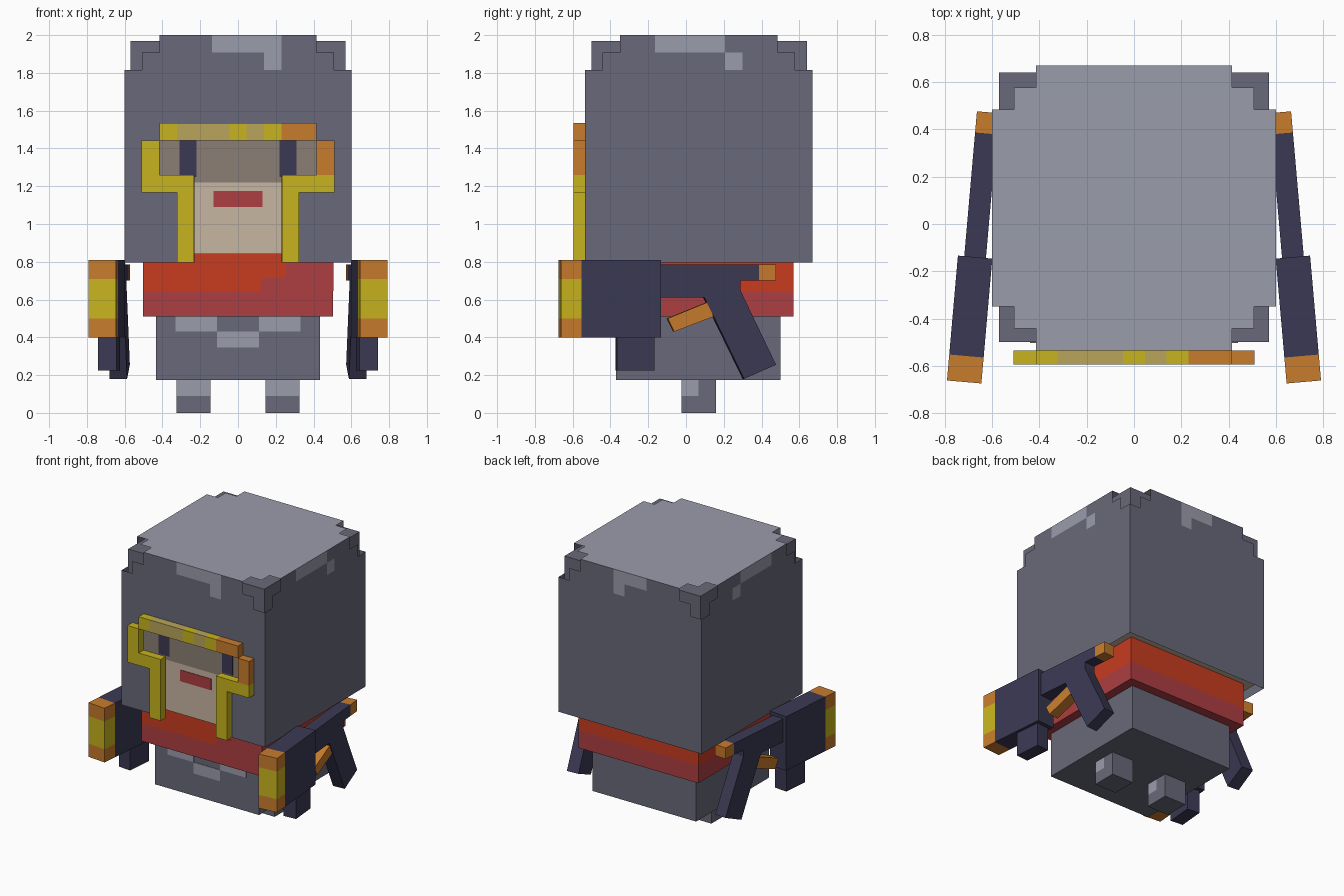
import bpy, bmesh, math
from mathutils import Matrix, Vector

cube = bpy.data.objects.get("Cube")
if cube:
    bpy.data.objects.remove(cube)


def material(name, hexcode):
    def linear(c):
        return c / 12.92 if c <= 0.04045 else ((c + 0.055) / 1.055) ** 2.4
    rgb = [linear(v / 255) for v in bytes.fromhex(hexcode)]
    m = bpy.data.materials.new(name)
    m.use_nodes = True
    m.diffuse_color = (*rgb, 1)
    m.node_tree.nodes["Principled BSDF"].inputs["Base Color"].default_value = (*rgb, 1)
    return m


GREY = material("dark grey", "69697a")
PALE = material("pale grey", "9a9cab")
NAVY = material("navy", "3b3954")
ORANGE = material("orange", "c87c2c")
YELLOW = material("yellow", "c8b41e")
MUSTARD = material("mustard", "b9a55b")
RED = material("red", "c83c20")
CRIMSON = material("dark red", "ad3e42")
SKIN = material("skin", "c6b6a0")
TAUPE = material("taupe", "8b7f73")


def finish(name, bm, *mats):
    mesh = bpy.data.meshes.new(name)
    bm.to_mesh(mesh)
    bm.free()
    for m in mats:
        mesh.materials.append(m)
    obj = bpy.data.objects.new(name, mesh)
    bpy.context.collection.objects.link(obj)
    return obj


def box(name, xs, ys, zs, mat):
    bm = bmesh.new()
    bmesh.ops.create_cube(bm, size=1)
    for v in bm.verts:
        v.co = [(a + b) / 2 + (b - a) * c for (a, b), c in zip((xs, ys, zs), v.co)]
    return finish(name, bm, mat)


def extruded(name, outline, half, mat):
    """Side outline in (y, z), extruded along x."""
    bm = bmesh.new()
    face = bm.faces.new([bm.verts.new((-half, y, z)) for y, z in outline])
    out = bmesh.ops.extrude_face_region(bm, geom=[face])["geom"]
    for v in out:
        if isinstance(v, bmesh.types.BMVert):
            v.co.x = half
    bmesh.ops.recalc_face_normals(bm, faces=bm.faces)
    return finish(name, bm, mat)


N = 13                      # cells along each hood side
X, Y0, Y1, Z0, Z1 = 0.6, -0.535, 0.67, 0.795, 2.0


def hood_panel(name, origin, across, up, keep, pale):
    """Flat panel of square cells; keep and pale are rules on (column, row)."""
    bm = bmesh.new()
    o, a, u = Vector(origin), Vector(across) / N, Vector(up) / N
    pts = [[bm.verts.new(o + a * i + u * j) for j in range(N + 1)] for i in range(N + 1)]
    for i in range(N):
        for j in range(N):
            if keep(i, j):
                f = bm.faces.new((pts[i][j], pts[i + 1][j], pts[i + 1][j + 1], pts[i][j + 1]))
                f.material_index = int(pale(i, j))
    loose = [v for v in bm.verts if not v.link_faces]
    bmesh.ops.delete(bm, geom=loose, context="VERTS")
    return finish(name, bm, GREY, PALE)


# Hood: stepped corners, a face opening and pale patches
def side_keep(i, j):
    return min(i, N - 1 - i) + (N - 1 - j) > 1


def front_keep(i, j):
    c = abs(i - 6)
    opening = (c <= 2 and j < 7) or (c <= 4 and 5 <= j < 7)
    return side_keep(i, j) and not opening


def top_keep(i, j):
    return min(i, N - 1 - i) + min(j, N - 1 - j) > 1


def patch(first, last, drip):
    return lambda i, j: (j == 12 and first <= i <= last) or (j == 11 and i == drip)


W, D, H = (2 * X, 0, 0), (0, Y1 - Y0, 0), (0, 0, Z1 - Z0)
hood_panel("hood_front", (-X, Y0, Z0), W, H, front_keep, patch(5, 8, 8))
hood_panel("hood_back", (X, Y1, Z0), (-2 * X, 0, 0), H, side_keep, patch(5, 7, 5))
hood_panel("hood_left", (X, Y0, Z0), D, H, side_keep, patch(4, 7, 8))
hood_panel("hood_right", (-X, Y1, Z0), (0, Y0 - Y1, 0), H, side_keep, patch(5, 8, 4))
hood_panel("hood_top", (-X, Y0, Z1), W, D, top_keep, lambda i, j: True)

# Inner head with a skin underside
head = box("head", (-0.57, 0.57), (-0.5, 0.64), (0.84, 1.97), GREY)
head.data.materials.append(SKIN)
for p in head.data.polygons:
    p.material_index = int(p.normal.z < -0.5)

# Painted face
box("lower_face", (-0.25, 0.25), (-0.504, -0.5), (0.84, 1.22), SKIN)
box("upper_face", (-0.44, 0.44), (-0.504, -0.5), (1.22, 1.46), TAUPE)
box("mouth", (-0.13, 0.13), (-0.508, -0.5), (1.09, 1.175), CRIMSON)
for side, s in (("left", 1), ("right", -1)):
    box(side + "_eye", sorted((s * 0.22, s * 0.31)), (-0.508, -0.5), (1.25, 1.45), NAVY)

# Raised frame around the face
FY = (-0.595, Y0)
px = 2 * X / N
for n, (a, b, m) in enumerate(((2, 3, YELLOW), (3, 6, MUSTARD), (6, 7, YELLOW),
                               (7, 8, MUSTARD), (8, 9, YELLOW), (9, 11, ORANGE))):
    box(f"frame_brow_{n}", (-X + a * px, -X + b * px), FY, (1.443, 1.535), m)
for side, s, m in (("left", 1, ORANGE), ("right", -1, YELLOW)):
    def span(a, b):
        return sorted((s * a, s * b))
    box(side + "_frame_temple", span(0.415, 0.51), FY, (1.26, 1.443), m)
    box(side + "_frame_cheek", span(0.323, 0.51), FY, (1.166, 1.26), YELLOW)
    box(side + "_frame_jaw", span(0.232, 0.323), FY, (Z0, 1.26), YELLOW)

# Scarf with a darker lower band and fold
SY = (-0.435, 0.57)
box("scarf_upper", (-0.503, 0.503), SY, (0.645, 0.84), RED)
box("scarf_lower", (-0.503, 0.503), SY, (0.51, 0.645), CRIMSON)
box("scarf_fold_low", (0.125, 0.503), (-0.438, -0.435), (0.645, 0.715), CRIMSON)
box("scarf_fold_high", (0.255, 0.503), (-0.438, -0.435), (0.715, 0.84), CRIMSON)
box("scarf_fold_side", (0.503, 0.506), (-0.438, -0.1), (0.645, 0.84), CRIMSON)

# Body with a pale collar pattern
box("body", (-0.435, 0.435), (-0.37, 0.5), (0.175, 0.52), GREY)
for name, a, b, lo, hi in (("right", -0.33, -0.11, 0.43, 0.51), ("left", 0.11, 0.33, 0.43, 0.51),
                           ("middle", -0.11, 0.11, 0.345, 0.43)):
    box(name + "_collar_patch", (a, b), (-0.374, -0.37), (lo, hi), PALE)

# Legs, pale on the upper front half
for side, s in (("left", 1), ("right", -1)):
    xs = sorted((s * 0.145, s * 0.325))
    box(side + "_foot", xs, (-0.025, 0.16), (0, 0.09), GREY)
    box(side + "_shin_front", xs, (-0.025, 0.067), (0.09, 0.176), PALE)
    box(side + "_shin_back", xs, (0.067, 0.16), (0.09, 0.176), GREY)


# Side-mounted blasters, splayed outward at the front
def blaster(side, s):
    T, tip = (-0.073, 0.073), (-0.53, -0.42)
    parts = [
        box("barrel", T, (-0.42, 0), (0.4, 0.81), NAVY),
        box("muzzle_top", T, tip, (0.71, 0.81), ORANGE),
        box("muzzle_middle", T, tip, (0.5, 0.71), YELLOW),
        box("muzzle_bottom", T, tip, (0.4, 0.5), ORANGE),
        box("magazine", (-0.05, 0.05), (-0.23, -0.03), (0.225, 0.4), NAVY),
        box("rear_cap", (-0.046, 0.046), (0.525, 0.615), (0.7, 0.785), ORANGE),
        extruded("grip", [(0, 0.785), (0.525, 0.785), (0.525, 0.7), (0.425, 0.7), (0.425, 0.65),
                          (0.615, 0.255), (0.445, 0.18), (0.235, 0.61), (0, 0.61)], 0.046, NAVY),
        extruded("trigger", [(0.04, 0.5), (0.25, 0.585), (0.285, 0.51), (0.075, 0.43)],
                 0.04, ORANGE)]
    place = Matrix.Translation((s * 0.672, -0.14, 0)) @ Matrix.Rotation(s * math.radians(5), 4, "Z")
    for p in parts:
        p.name = side + "_" + p.name.split(".")[0]
        p.data.transform(place)


blaster("left", 1)
blaster("right", -1)
